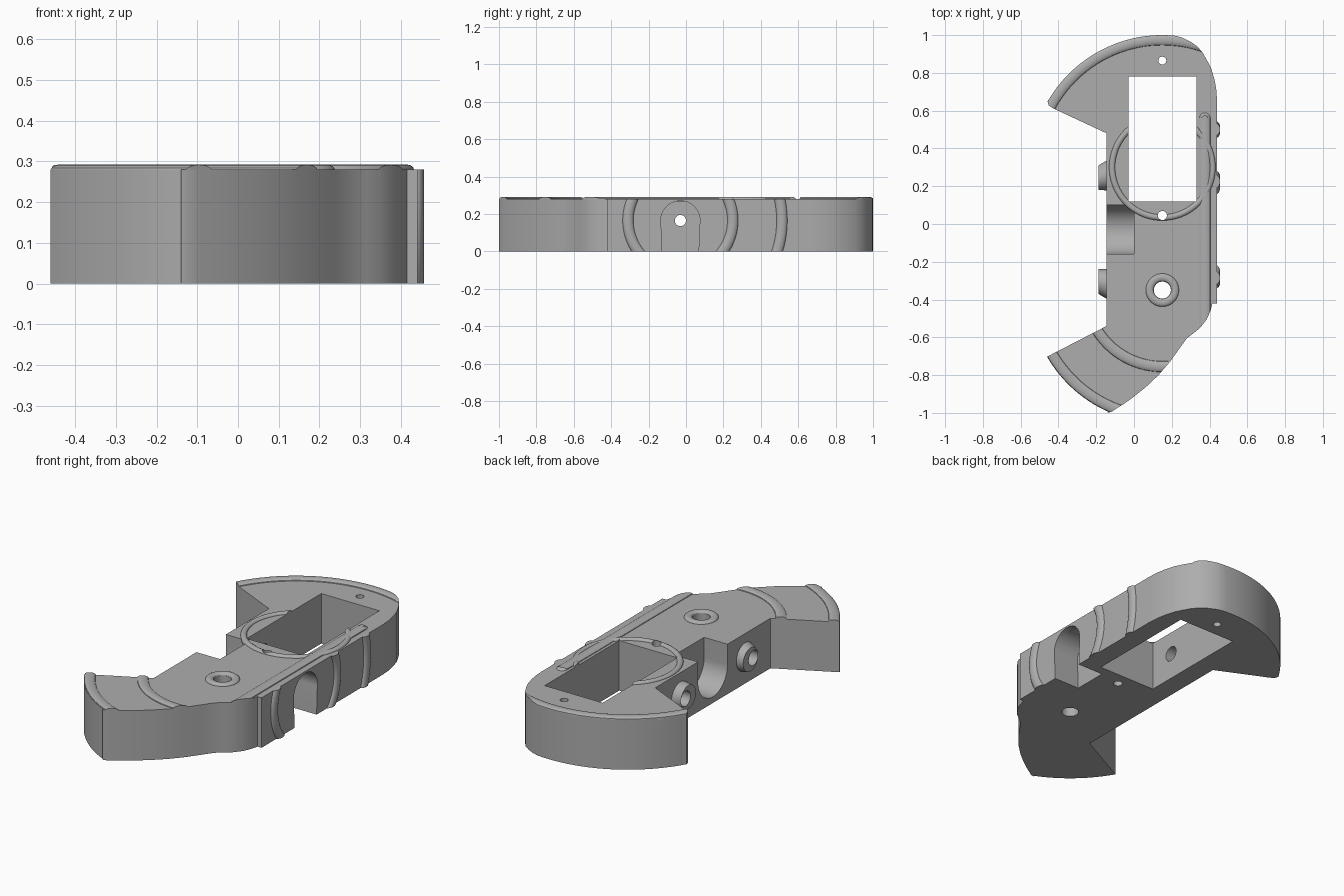
import bpy, bmesh, math
from mathutils import Vector, Matrix

if "Cube" in bpy.data.objects:
    bpy.data.objects.remove(bpy.data.objects["Cube"])

grey = bpy.data.materials.new("plain grey")
grey.use_nodes = True
GREY = (0.42, 0.42, 0.42, 1)
grey.diffuse_color = GREY
grey.node_tree.nodes["Principled BSDF"].inputs["Base Color"].default_value = GREY

TOP = 0.28
PIVOT_Y, PIVOT_Z = -0.03, 0.165
BACK, FRONT = (0.15, 0.30), (0.15, -0.35)
# Maps a flat shape (x, y, z) onto a side wall: x -> y, y -> z, z -> x
SIDE = Matrix(((0, 0, 1, 0), (1, 0, 0, 0), (0, 1, 0, 0), (0, 0, 0, 1)))


def make(name, bm):
    bmesh.ops.recalc_face_normals(bm, faces=bm.faces)
    mesh = bpy.data.meshes.new(name)
    bm.to_mesh(mesh)
    bm.free()
    mesh.materials.append(grey)
    ob = bpy.data.objects.new(name, mesh)
    bpy.context.collection.objects.link(ob)
    return ob


def arc(c, r, a0, a1, n=32):
    angles = [math.radians(a0 + (a1 - a0) * i / n) for i in range(n + 1)]
    return [(c[0] + r * math.cos(a), c[1] + r * math.sin(a)) for a in angles]


def circle(c, r, n=40):
    return arc(c, r, 0, 360, n)[:-1]


def prism(name, pts, z0, z1, matrix=None, pts_end=None):
    bm = bmesh.new()
    low = [bm.verts.new((x, y, z0)) for x, y in pts]
    high = [bm.verts.new((x, y, z1)) for x, y in pts_end or pts]
    bm.faces.new(low)
    bm.faces.new(high)
    for i in range(len(pts)):
        j = (i + 1) % len(pts)
        bm.faces.new((low[i], low[j], high[j], high[i]))
    if matrix:
        bm.transform(matrix)
    return make(name, bm)


def ridge(name, path, half, base, height, closed=False, matrix=None):
    """Rounded bead swept along a flat path."""
    bm = bmesh.new()
    rows, n = [], len(path)
    section = [(-1, -1), (-1, 0)]
    section += [(-math.cos(math.pi * k / 8), math.sin(math.pi * k / 8)) for k in range(1, 8)]
    section += [(1, 0), (1, -1)]
    for i in range(n):
        a = path[(i - 1) % n if closed else max(i - 1, 0)]
        b = path[(i + 1) % n if closed else min(i + 1, n - 1)]
        t = (Vector(b) - Vector(a)).normalized()
        p = Vector(path[i])
        rows.append([bm.verts.new((p.x - t.y * half * s, p.y + t.x * half * s,
                                   base + height * h)) for s, h in section])
    m = len(section)
    for i in range(n if closed else n - 1):
        a, b = rows[i], rows[(i + 1) % n]
        for k in range(m):
            bm.faces.new((a[k], a[(k + 1) % m], b[(k + 1) % m], b[k]))
    if not closed:
        bm.faces.new(rows[0])
        bm.faces.new(rows[-1])
    if matrix:
        bm.transform(matrix)
    return make(name, bm)


def cut(ob, tool, operation="DIFFERENCE", keep=False):
    bpy.context.view_layer.objects.active = ob
    mod = ob.modifiers.new("cut", "BOOLEAN")
    mod.operation, mod.solver, mod.object = operation, "EXACT", tool
    bpy.ops.object.modifier_apply(modifier=mod.name)
    if not keep:
        bpy.data.objects.remove(tool)


def box(x0, x1, y0, y1):
    return [(x0, y0), (x1, y0), (x1, y1), (x0, y1)]


# Plan outline of the body
outline = [(-0.145, -0.54), (-0.145, 0.48), (-0.43, 0.613), (-0.452, 0.628), (-0.458, 0.65)]
outline += arc(BACK, 0.70, 149, 84)
outline += [(0.26, 0.985), (0.30, 0.965), (0.335, 0.94), (0.365, 0.905), (0.39, 0.86),
            (0.41, 0.82), (0.427, 0.76), (0.436, 0.71), (0.44, 0.65), (0.44, -0.42)]
outline += [(0.415, -0.42), (0.405, -0.46), (0.385, -0.505), (0.35, -0.55), (0.315, -0.578),
            (0.28, -0.605), (0.24, -0.66), (0.19, -0.73), (0.13, -0.80), (0.06, -0.866),
            (0, -0.914), (-0.05, -0.95), (-0.09, -0.975), (-0.12, -0.995), (-0.14, -1.0)]
outline += arc(FRONT, 0.705, 246, 210)
body = prism("body", outline, 0, TOP)
clip = prism("plan_clip", outline, 0.2, 0.5)

# Rectangular window and vertical holes
window = prism("window_cutter", box(-0.03, 0.33, 0.12, 0.78), -0.1, 0.6)
cut(body, window, keep=True)
VERTICAL = [((0.15, 0.045), 0.024), ((0.15, 0.865), 0.021), (FRONT, 0.045)]
for c, r in VERTICAL:
    cut(body, prism("hole", circle(c, r), -0.1, 0.6))

# Open groove on one side, arched recess on the other, and the bore joining them
pivot = (PIVOT_Y, PIVOT_Z)
groove = arc(pivot, 0.13, 180, 360) + [(PIVOT_Y + 0.13, 0.5), (PIVOT_Y - 0.13, 0.5)]
cut(body, prism("groove", groove, -0.3, 0, SIDE))
arch = arc(pivot, 0.105, -10, 190)
arch += [(PIVOT_Y - 0.093, -0.1), (PIVOT_Y + 0.093, -0.1)]
cut(body, prism("recess", arch, 0.28, 0.6, SIDE))
cut(body, prism("bore", circle(pivot, 0.03), -0.1, 0.5, SIDE))

# Round bosses with cross holes beside the groove
for name, side in (("back_boss", 1), ("front_boss", -1)):
    c = (PIVOT_Y + side * 0.30, 0.15)
    tip = (c[0] - side * 0.025, c[1])
    boss = prism(name, circle(c, 0.092), -0.10, -0.187, SIDE, circle(tip, 0.066))
    hole = prism("cross_hole", circle(c, 0.042), -0.3, 0.0, SIDE)
    cut(boss, hole, keep=True)
    cut(body, hole)

# Raised beads on the top surface, trimmed to the plan
LIFT, BASE = 0.013, TOP - 0.001
beads = [
    ridge("back_rim", arc(BACK, 0.674, 153, 60, 48), 0.028, BASE, LIFT),
    ridge("front_rim", arc(FRONT, 0.675, 205, 251), 0.029, BASE, LIFT),
    ridge("front_band", arc(FRONT, 0.405, 200, 285), 0.029, BASE, LIFT),
    ridge("window_ring", circle(BACK, 0.266, 72), 0.016, BASE, LIFT, True),
    ridge("hole_collar", circle(FRONT, 0.067), 0.021, BASE, LIFT, True),
    ridge("side_rail", [(0.375, -0.7), (0.375, 0.56)], 0.03, BASE, LIFT),
]
for bead in beads:
    cut(bead, clip, "INTERSECT", keep=True)
cut(beads[3], window)
cut(beads[3], prism("hole", circle(*VERTICAL[0]), 0.2, 0.5))
bpy.data.objects.remove(clip)

# Rounded end of the side rail
beads.append(prism("rail_end", arc((0.375, 0.56), 0.03, 0, 180), BASE, BASE + LIFT, None,
                   arc((0.375, 0.56), 0.015, 0, 180)))

# Curved beads on the long side wall, trimmed to its height
wall = prism("wall_clip", box(-0.415, 0.7, 0, TOP), 0.3, 0.6, SIDE)
for name, r, a0, a1 in (("wall_bead_back", 0.28, -50, 50), ("wall_bead_front", 0.28, 130, 230),
                        ("wall_bead_far", 0.543, -25, 25)):
    bead = ridge(name, arc(pivot, r, a0, a1), 0.03, 0.435, 0.021, False, SIDE)
    cut(bead, wall, "INTERSECT", keep=True)
bpy.data.objects.remove(wall)

# Smooth shading with crisp edges
for ob in bpy.context.collection.objects:
    if ob.type == "MESH" and ob.data.materials and ob.data.materials[0] == grey:
        bpy.ops.object.select_all(action="DESELECT")
        ob.select_set(True)
        bpy.context.view_layer.objects.active = ob
        bpy.ops.object.shade_smooth_by_angle(angle=math.radians(30))
